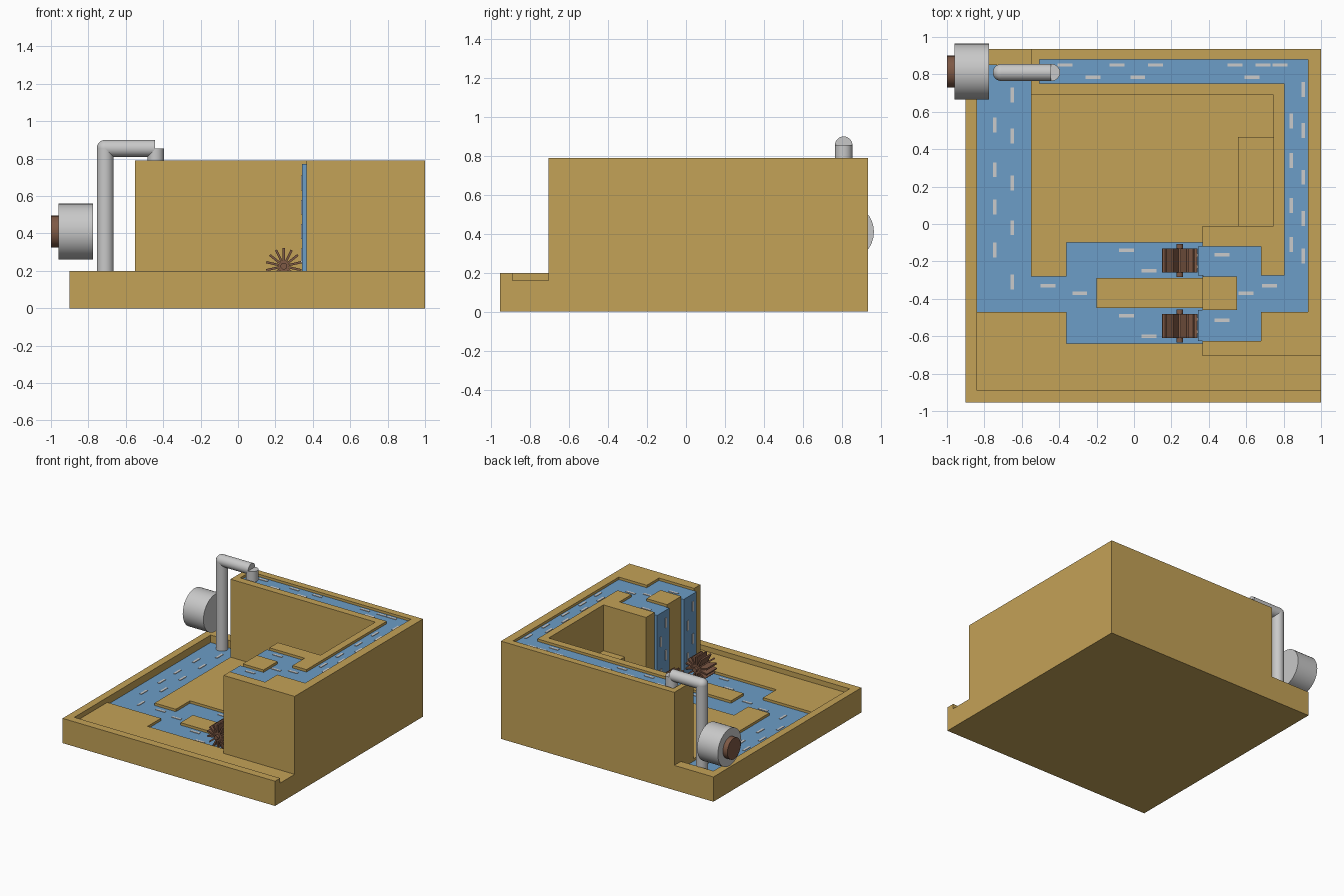
import bpy, bmesh, math
from mathutils import Matrix, Vector

cube = bpy.data.objects.get("Cube")
if cube:
    bpy.data.objects.remove(cube, do_unlink=True)


def material(name, rgb):
    m = bpy.data.materials.new(name)
    m.use_nodes = True
    m.diffuse_color = (*rgb, 1)
    bsdf = next(n for n in m.node_tree.nodes if n.type == 'BSDF_PRINCIPLED')
    bsdf.inputs["Base Color"].default_value = (*rgb, 1)
    return m


SAND = material("sandstone", (0.55, 0.36, 0.095))
WATER = material("water blue", (0.15, 0.34, 0.57))
FOAM = material("ripple grey", (0.6, 0.6, 0.6))
METAL = material("pipe grey", (0.58, 0.58, 0.58))
WOOD = material("wood brown", (0.21, 0.1, 0.06))


def finish(name, bm, mat, smooth=False):
    me = bpy.data.meshes.new(name)
    bm.to_mesh(me)
    bm.free()
    me.materials.append(mat)
    ob = bpy.data.objects.new(name, me)
    bpy.context.scene.collection.objects.link(ob)
    if smooth:
        bpy.ops.object.select_all(action='DESELECT')
        ob.select_set(True)
        bpy.context.view_layer.objects.active = ob
        bpy.ops.object.shade_smooth_by_angle(angle=math.radians(40))
    return ob


def add_box(bm, x0, x1, y0, y1, z0, z1, spin=Matrix()):
    mid = Matrix.Translation(((x0 + x1) / 2, (y0 + y1) / 2, (z0 + z1) / 2))
    size = Matrix.Diagonal((x1 - x0, y1 - y0, z1 - z0, 1))
    bmesh.ops.create_cube(bm, size=1, matrix=spin @ mid @ size)


def box(name, x, y, z, mat=SAND):
    bm = bmesh.new()
    add_box(bm, *x, *y, *z)
    return finish(name, bm, mat)


def add_tube(bm, a, b, r, sides=32):
    a, b = Vector(a), Vector(b)
    turn = (b - a).to_track_quat('Z', 'Y').to_matrix().to_4x4()
    bmesh.ops.create_cone(bm, cap_ends=True, segments=sides, radius1=r, radius2=r,
                          depth=(b - a).length,
                          matrix=Matrix.Translation((a + b) / 2) @ turn)


def tube(name, a, b, r, mat):
    bm = bmesh.new()
    add_tube(bm, a, b, r)
    return finish(name, bm, mat, True)


# Main levels and shared edges
LEFT, RIGHT, FRONT, BACK = -0.9, 1.0, -0.955, 0.935
BASE, GROUND, LIP, DECK, TOP = 0.08, 0.16, 0.2, 0.73, 0.79
POOL, STREAM = 0.14, 0.77
TX, TY, HX = 0.365, -0.705, -0.55      # tower left, tower front, back wall left

# Base slab and low rim
box("base_slab", (LEFT, RIGHT), (FRONT, BACK), (0, BASE))
box("front_lip", (LEFT, RIGHT), (FRONT, -0.89), (BASE, LIP))
box("left_lip", (LEFT, -0.84), (-0.89, BACK), (BASE, LIP))
box("back_lip", (-0.84, HX), (0.85, BACK), (BASE, LIP))

# Ground blocks around the lower pool
ground = {
    "front_left_ground": (-0.84, HX, -0.89, -0.47),
    "front_bank": (HX, -0.36, -0.89, -0.47),
    "front_step": (-0.36, -0.2, -0.89, -0.64),
    "front_middle_ground": (-0.2, TX, -0.89, -0.64),
    "front_right_ground": (TX, RIGHT, -0.89, TY),
    "back_bank": (HX, -0.36, -0.28, 0.69),
    "back_step": (-0.36, -0.2, -0.1, 0.69),
    "back_middle_ground": (-0.2, TX, -0.1, 0.69),
    "courtyard_floor": (TX, 0.745, -0.01, 0.69),
    "pool_island": (-0.2, TX, -0.45, -0.29),
}
for name, (x0, x1, y0, y1) in ground.items():
    box(name, (x0, x1), (y0, y1), (BASE, GROUND))

# Tower and high walls
box("tower", (TX, RIGHT), (TY, -0.01), (BASE, DECK))
box("back_wall", (HX, RIGHT), (0.69, BACK), (BASE, DECK))
box("right_wall", (0.745, RIGHT), (-0.01, 0.69), (BASE, DECK))
box("inner_block", (0.555, 0.745), (-0.01, 0.465), (GROUND, 0.42))

# Rims and islands on the upper channel
rims = {
    "tower_front_rim": (TX, RIGHT, TY, -0.625),
    "right_rim": (0.93, RIGHT, -0.625, BACK),
    "back_rim": (HX, 0.93, 0.88, BACK),
    "left_end_rim": (HX, -0.505, 0.75, 0.88),
    "back_inner_rim": (HX, 0.745, 0.69, 0.75),
    "right_inner_rim": (0.745, 0.805, -0.01, 0.75),
    "tower_back_rim": (TX, 0.805, -0.12, -0.01),
    "tower_corner_block": (0.68, 0.805, -0.275, -0.12),
    "tower_front_block": (0.68, 0.93, -0.625, -0.47),
    "tower_island": (TX, 0.55, -0.46, -0.28),
}
for name, (x0, x1, y0, y1) in rims.items():
    box(name, (x0, x1), (y0, y1), (DECK, TOP))

# Water
low, high = (BASE, POOL), (DECK, STREAM)
box("left_channel_water", (-0.84, HX), (-0.47, 0.85), low, WATER)
box("link_water", (HX, -0.36), (-0.47, -0.28), low, WATER)
box("pool_water", (-0.36, TX), (-0.64, -0.1), low, WATER)
box("tower_water", (TX + 0.005, 0.93), (-0.625, -0.12), high, WATER)
box("right_channel_water", (0.805, 0.93), (-0.12, 0.75), high, WATER)
box("back_channel_water", (-0.505, 0.93), (0.75, 0.88), high, WATER)
falls = {"back": (-0.275, -0.12), "front": (-0.625, -0.46)}
for side, span in falls.items():
    box(side + "_waterfall", (0.342, 0.372), span, (POOL - 0.02, STREAM), WATER)

# Ripple dashes: rows along y at fixed x, rows along x at fixed y
along_y = [(-0.745, POOL, (0.53, 0.29, 0.09, -0.14)),
           (-0.65, POOL, (0.69, 0.47, 0.22, -0.02, -0.31)),
           (0.905, STREAM, (0.72, 0.5, 0.25, 0.03, -0.17)),
           (0.84, STREAM, (0.55, 0.34, 0.1, -0.11))]
along_x = [(-0.33, POOL, (-0.46,)), (-0.37, POOL, (-0.29,)),
           (-0.14, POOL, (-0.04,)), (-0.25, POOL, (0.08,)),
           (-0.49, POOL, (-0.04,)), (-0.6, POOL, (0.08,)),
           (-0.165, STREAM, (0.47,)), (-0.515, STREAM, (0.47,)),
           (-0.37, STREAM, (0.6,)), (-0.33, STREAM, (0.725,)),
           (0.85, STREAM, (-0.37, -0.09, 0.115, 0.54, 0.69, 0.78)),
           (0.785, STREAM, (-0.22, 0.02, 0.63))]
L, W, T = 0.04, 0.009, 0.004
bm = bmesh.new()
for x, z, ys in along_y:
    for y in ys:
        add_box(bm, x - W, x + W, y - L, y + L, z - T, z + T)
for y, z, xs in along_x:
    for x in xs:
        add_box(bm, x - L, x + L, y - W, y + W, z - T, z + T)
for y0, y1 in falls.values():
    for i in range(4):
        y = y0 + (y1 - y0) * (0.3 if i % 2 else 0.7)
        z = 0.28 + 0.13 * i
        add_box(bm, 0.342 - T, 0.342 + T, y - W, y + W, z - L, z + L)
finish("ripples", bm, FOAM)

# Paddle wheels under the falls
for side, y in (("back", -0.195), ("front", -0.545)):
    bm = bmesh.new()
    add_tube(bm, (0.245, y - 0.088, 0.225), (0.245, y + 0.088, 0.225), 0.018, 12)
    for i in range(14):
        spin = Matrix.Translation((0.245, y, 0.225)) @ Matrix.Rotation(math.tau * i / 14, 4, 'Y')
        add_box(bm, -0.006, 0.006, -0.064, 0.064, 0.01, 0.096, spin)
    finish(side + "_paddle_wheel", bm, WOOD)

# Pump and pipe
PY, PZ, R = 0.81, 0.855, 0.045
tube("pump_drum", (-0.96, 0.815, 0.41), (-0.775, 0.815, 0.41), 0.15, METAL)
tube("pump_cap", (-1.0, 0.815, 0.41), (-0.955, 0.815, 0.41), 0.085, WOOD)
tube("riser_pipe", (-0.71, PY, 0.1), (-0.71, PY, PZ), R, METAL)
tube("cross_pipe", (-0.71, PY, PZ), (-0.445, PY, PZ), R, METAL)
tube("outlet_pipe", (-0.44, PY, DECK + 0.02), (-0.44, PY, PZ), R, METAL)
bm = bmesh.new()
bmesh.ops.create_uvsphere(bm, u_segments=32, v_segments=16, radius=R,
                          matrix=Matrix.Translation((-0.71, PY, PZ)))
finish("pipe_elbow", bm, METAL, True)
